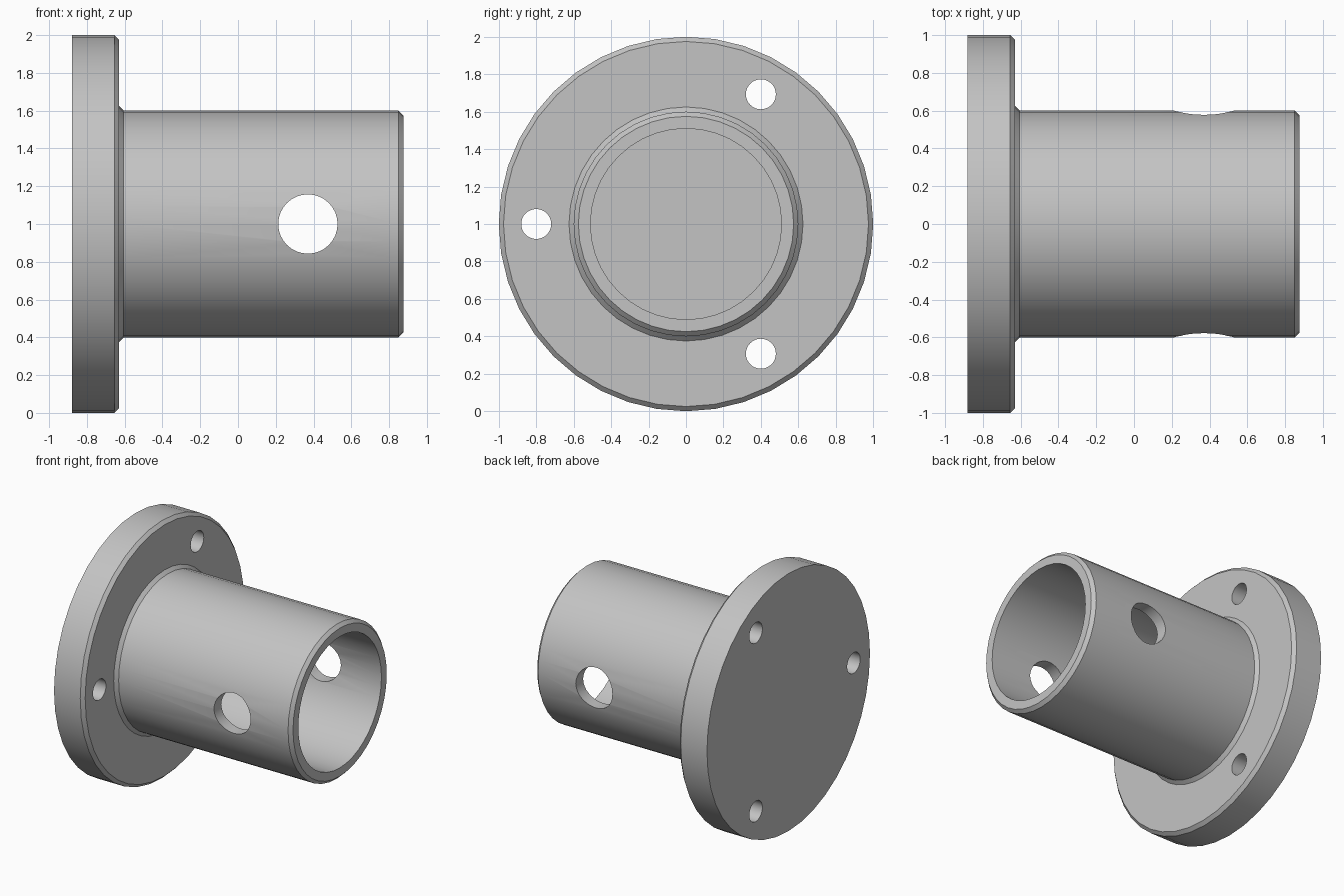
import bpy
import bmesh
from math import cos, sin, pi, radians
from mathutils import Matrix, Vector

if "Cube" in bpy.data.objects:
    bpy.data.objects.remove(bpy.data.objects["Cube"])

SIDES = 40
AXIS_Z = 1.0
BACK, FACE, END = -0.88, -0.63, 0.875
CHAMFER = 0.025
FLANGE_R, TUBE_R, BORE_R = 1.0, 0.6, 0.51

steel = bpy.data.materials.new("light grey metal")
steel.use_nodes = True
grey = (0.55, 0.55, 0.55, 1)
steel.diffuse_color = grey
steel.node_tree.nodes["Principled BSDF"].inputs["Base Color"].default_value = grey


def make_object(name, bm):
    bmesh.ops.recalc_face_normals(bm, faces=bm.faces)
    mesh = bpy.data.meshes.new(name)
    bm.to_mesh(mesh)
    bm.free()
    mesh.materials.append(steel)
    obj = bpy.data.objects.new(name, mesh)
    bpy.context.collection.objects.link(obj)
    return obj


def revolve(name, profile):
    """Turn (x, radius) points about the x axis and cap both ends."""
    bm = bmesh.new()
    rings = []
    for x, r in profile:
        angles = [2 * pi * i / SIDES for i in range(SIDES)]
        rings.append([bm.verts.new((x, r * sin(a), AXIS_Z + r * cos(a))) for a in angles])
    for a, b in zip(rings, rings[1:]):
        for i in range(SIDES):
            j = (i + 1) % SIDES
            bm.faces.new((a[i], a[j], b[j], b[i]))
    bm.faces.new(rings[0])
    bm.faces.new(rings[-1])
    return make_object(name, bm)


def drill(target, centre, axis, radius, length):
    """Cut a round hole along an axis through the target."""
    bm = bmesh.new()
    turn = Vector((0, 0, 1)).rotation_difference(Vector(axis)).to_matrix().to_4x4()
    bmesh.ops.create_cone(bm, cap_ends=True, segments=32, radius1=radius, radius2=radius,
                          depth=length, matrix=Matrix.Translation(centre) @ turn)
    cutter = make_object("hole_cutter", bm)
    cutter.hide_render = True
    mod = target.modifiers.new("hole", 'BOOLEAN')
    mod.operation = 'DIFFERENCE'
    mod.solver = 'EXACT'
    mod.object = cutter
    bpy.context.view_layer.objects.active = target
    bpy.ops.object.modifier_apply(modifier=mod.name)
    bpy.data.objects.remove(cutter)


# Flange, filleted tube and blind bore as one turned body
body = revolve("flanged_sleeve", [
    (BACK, FLANGE_R),
    (FACE - CHAMFER, FLANGE_R),
    (FACE, FLANGE_R - CHAMFER),
    (FACE, TUBE_R + CHAMFER),
    (FACE + CHAMFER, TUBE_R),
    (END - CHAMFER, TUBE_R),
    (END, TUBE_R - CHAMFER),
    (END, BORE_R),
    (FACE, BORE_R),
])

# Cross hole through both tube walls
drill(body, (0.37, 0, AXIS_Z), (0, 1, 0), 0.157, 2)

# Three bolt holes in the flange
for angle in (60, 180, 300):
    a = radians(angle)
    drill(body, (BACK, 0.8 * cos(a), AXIS_Z + 0.8 * sin(a)), (1, 0, 0), 0.08, 1)

# Smooth round walls with crisp edges
bpy.ops.object.select_all(action='DESELECT')
body.select_set(True)
bpy.context.view_layer.objects.active = body
bpy.ops.object.shade_smooth_by_angle(angle=radians(30))
